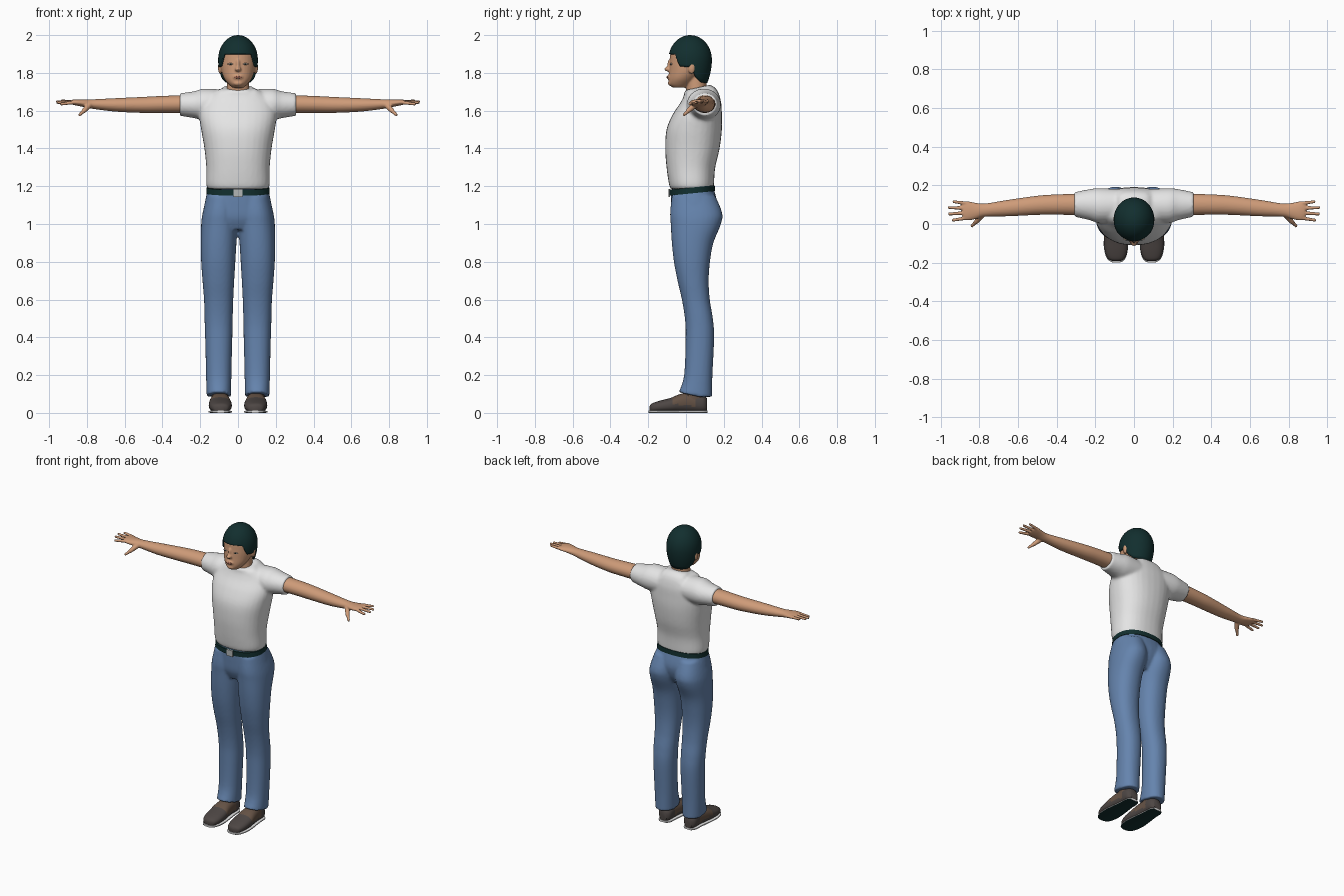
import bpy, bmesh, math
from mathutils import Vector, Matrix

if "Cube" in bpy.data.objects:
    bpy.data.objects.remove(bpy.data.objects["Cube"])


def material(name, r, g, b):
    m = bpy.data.materials.new(name)
    m.use_nodes = True
    m.diffuse_color = (r, g, b, 1)
    m.node_tree.nodes["Principled BSDF"].inputs["Base Color"].default_value = (r, g, b, 1)
    return m


SKIN = material("skin", 0.62, 0.33, 0.19)
DARK = material("dark teal", 0.006, 0.028, 0.028)
WHITE = material("white cotton", 0.78, 0.78, 0.78)
DENIM = material("blue denim", 0.13, 0.23, 0.42)
LEATHER = material("shoe leather", 0.075, 0.062, 0.058)
BROWN = material("shoe brown", 0.13, 0.085, 0.06)
METAL = material("buckle grey", 0.45, 0.47, 0.47)
LIP = material("lip", 0.4, 0.15, 0.1)
EYE = material("eye", 0.7, 0.55, 0.45)


def spline(rows, steps=6):
    """Smooth rows of numbers along a loft."""
    out = []
    for i in range(len(rows) - 1):
        p0, p1, p2 = rows[max(i - 1, 0)], rows[i], rows[i + 1]
        p3 = rows[min(i + 2, len(rows) - 1)]
        for s in range(steps):
            t = s / steps
            out.append([b + t / 2 * (c - a + t * (2 * a - 5 * b + 4 * c - d + t * (3 * (b - c) + d - a)))
                        for a, b, c, d in zip(p0, p1, p2, p3)])
    return out + [rows[-1]]


def loft(bm, axis, rows, n=2, both=False, seg=32):
    """Rows are (position, low and high of first axis, low and high of second)."""
    for side in ((1, -1) if both else (1,)):
        rings = []
        for t, a0, a1, b0, b1 in spline(rows):
            ring = []
            for k in range(seg):
                w = math.tau * k / seg
                c, s = math.cos(w), math.sin(w)
                a = (a0 + a1) / 2 + (a1 - a0) / 2 * math.copysign(abs(c) ** (2 / n), c)
                b = (b0 + b1) / 2 + (b1 - b0) / 2 * math.copysign(abs(s) ** (2 / n), s)
                x, y, z = {"x": (t, a, b), "y": (a, t, b), "z": (a, b, t)}[axis]
                ring.append(bm.verts.new((side * x, y, z)))
            rings.append(ring)
        for r, q in zip(rings, rings[1:]):
            for k in range(seg):
                j = (k + 1) % seg
                bm.faces.new((r[k], r[j], q[j], q[k]))
        bm.faces.new(rings[0])
        bm.faces.new(rings[-1])


def ball(bm, centre, size, both=False):
    for side in ((1, -1) if both else (1,)):
        m = Matrix.Translation((side * centre[0], *centre[1:])) @ Matrix.Diagonal((*size, 1))
        bmesh.ops.create_uvsphere(bm, u_segments=20, v_segments=12, radius=1, matrix=m)


def finger(bm, start, end, r):
    """Tapered digit on both hands."""
    for side in (1, -1):
        p, q = (Vector((side * v[0], v[1], v[2])) for v in (start, end))
        m = Matrix.Translation((p + q) / 2) @ (q - p).to_track_quat("Z", "Y").to_matrix().to_4x4()
        bmesh.ops.create_cone(bm, cap_ends=True, segments=14, radius1=r, radius2=r * 0.75,
                              depth=(q - p).length, matrix=m)
    ball(bm, end, [r * 0.76] * 3, both=True)


def finish(name, bm, mats, voxel=0.0, shape=None, rule=None):
    """Turn a bmesh into an object, fusing its pieces when voxel is set."""
    for v in bm.verts:
        if shape:
            v.co.z += shape(v.co)
    bmesh.ops.recalc_face_normals(bm, faces=bm.faces)
    for f in bm.faces:
        f.smooth = True
        f.material_index = rule(f) if rule else 0
    me = bpy.data.meshes.new(name)
    bm.to_mesh(me)
    bm.free()
    for m in mats:
        me.materials.append(m)
    ob = bpy.data.objects.new(name, me)
    bpy.context.collection.objects.link(ob)
    if voxel:
        rm = ob.modifiers.new("fuse", "REMESH")
        rm.mode, rm.voxel_size, rm.use_smooth_shade = "VOXEL", voxel, True
        sm = ob.modifiers.new("soften", "SMOOTH")
        sm.factor, sm.iterations = 0.5, 4
    else:
        me.set_sharp_from_angle(angle=math.radians(45))
    return ob


# Head with neck, nose and ears
bm = bmesh.new()
loft(bm, "z", [(1.722, -.03, .03, -.07, 0), (1.74, -.05, .05, -.09, .03), (1.77, -.073, .073, -.092, .06),
               (1.81, -.088, .088, -.089, .1), (1.86, -.093, .093, -.086, .115),
               (1.92, -.088, .088, -.078, .115), (1.96, -.055, .055, -.04, .08)])
loft(bm, "z", [(1.64, -.07, .07, 0, .13), (1.71, -.06, .06, 0, .11), (1.8, -.058, .058, 0, .11)])
ball(bm, (0, -.094, 1.82), (.017, .021, .013))
ball(bm, (0, -.085, 1.842), (.011, .014, .032))
ball(bm, (0, -.085, 1.777), (.028, .016, .014))
ball(bm, (0, -.08, 1.745), (.026, .016, .014))
ball(bm, (.094, .03, 1.828), (.012, .02, .034), both=True)
finish("head", bm, [SKIN], 0.005)

# Lips and eyes
bm = bmesh.new()
ball(bm, (0, -.098, 1.777), (.022, .005, .006))
finish("lips", bm, [LIP])
bm = bmesh.new()
ball(bm, (.038, -.078, 1.847), (.017, .006, .005), both=True)
finish("eyes", bm, [EYE])
bm = bmesh.new()
ball(bm, (.038, -.083, 1.847), (.005, .003, .004), both=True)
finish("pupils", bm, [DARK])

# Hair cap whose lower edge runs from fringe to sideburn to nape
EDGE = [(-1, 1.745), (-.6, 1.75), (-.25, 1.78), (-.05, 1.84), (.1, 1.83), (.5, 1.835), (.7, 1.898), (1, 1.9)]


def hairline(c):
    for (a, za), (b, zb) in zip(EDGE, EDGE[1:]):
        if c <= b:
            return za + (zb - za) * (c - a) / (b - a)
    return EDGE[-1][1]


bm = bmesh.new()
SEG, ROWS = 64, 20
rings = []
for i in range(1, ROWS + 1):
    ring = []
    for k in range(SEG):
        w = math.tau * k / SEG
        c = math.cos(w)
        z = 2 - (2 - hairline(c)) * (i / ROWS) ** 1.6
        r = math.sqrt(1 - ((z - 1.87) / .13) ** 2) if z > 1.87 else 1 - .2 * ((1.87 - z) / .12) ** 2
        ring.append(bm.verts.new((.105 * r * math.sin(w), .022 - .115 * r * c, z)))
    rings.append(ring)
top = bm.verts.new((0, .022, 2))
for k in range(SEG):
    j = (k + 1) % SEG
    bm.faces.new((top, rings[0][k], rings[0][j]))
    for r, q in zip(rings, rings[1:]):
        bm.faces.new((r[k], q[k], q[j], r[j]))
hair = finish("hair", bm, [DARK])
thick = hair.modifiers.new("thickness", "SOLIDIFY")
thick.thickness, thick.offset = 0.01, -1

# Shirt: trunk and short sleeves
bm = bmesh.new()
loft(bm, "z", [(1.185, -.158, .158, -.08, .145), (1.21, -.168, .168, -.09, .148), (1.3, -.168, .168, -.103, .155),
               (1.4, -.178, .178, -.11, .178), (1.5, -.195, .195, -.103, .19), (1.58, -.205, .205, -.07, .19),
               (1.65, -.19, .19, -.025, .185), (1.695, -.14, .14, -.01, .165), (1.722, -.075, .075, -.01, .13)], n=2.3)
loft(bm, "x", [(.08, .01, .18, 1.55, 1.712), (.18, .005, .185, 1.55, 1.716), (.23, .02, .18, 1.56, 1.703),
               (.308, .038, .164, 1.573, 1.692)], both=True)
finish("shirt", bm, [WHITE], 0.009,
       lambda p: .22 * (p.y - .06) * max(0, min(1, (p.z - 1.66) / .06)) if abs(p.x) < .08 else 0)

# Arms with hands
bm = bmesh.new()
loft(bm, "x", [(.26, .045, .157, 1.588, 1.683), (.4, .048, .153, 1.588, 1.678), (.5, .047, .146, 1.588, 1.673),
               (.65, .04, .125, 1.595, 1.666), (.77, .038, .106, 1.61, 1.66), (.82, .025, .11, 1.62, 1.66),
               (.86, .018, .118, 1.628, 1.66), (.885, .028, .116, 1.635, 1.656)], both=True)
for y, tip, tip_y, z in ((.032, .935, .02, 1.635), (.058, .955, .052, 1.643),
                         (.082, .956, .085, 1.648), (.106, .932, .115, 1.652)):
    finger(bm, (.86, y, 1.645), (tip, tip_y, z), .0105)
finger(bm, (.785, .05, 1.632), (.815, .012, 1.6), .017)
finger(bm, (.812, .016, 1.603), (.838, -.01, 1.578), .011)
finish("arms", bm, [SKIN], 0.0045)

# Trousers: pelvis and two legs, with the hem rising over the instep
bm = bmesh.new()
loft(bm, "z", [(.97, -.13, .13, -.05, .12), (1.03, -.178, .178, -.075, .155), (1.1, -.178, .178, -.08, .168),
               (1.185, -.16, .16, -.08, .147)], n=2.3)
loft(bm, "z", [(1.15, .005, .165, -.075, .155), (1.06, .002, .187, -.084, .191), (1.0, .001, .195, -.081, .185),
               (.9, .008, .197, -.075, .145), (.8, .014, .195, -.064, .127), (.7, .02, .188, -.045, .12),
               (.6, .025, .18, -.022, .126), (.5, .028, .177, -.006, .142), (.4, .03, .174, -.002, .149),
               (.2, .035, .169, -.01, .14), (.085, .036, .167, -.038, .138)], n=2.2, both=True)
finish("trousers", bm, [DENIM], 0.008,
       lambda p: .25 * max(0, .06 - p.y) * max(0, min(1, 1 - (p.z - .09) / .1)))

# Belt and buckle
bm = bmesh.new()
loft(bm, "z", [(1.165, -.168, .168, -.087, .154), (1.196, -.166, .166, -.087, .152)], n=2.3, seg=64)
finish("belt", bm, [DARK], 0, lambda p: .1 * (p.y - .06))
bm = bmesh.new()
bmesh.ops.create_cube(bm, size=1, matrix=Matrix.Translation((0, -.088, 1.163)) @ Matrix.Diagonal((.046, .009, .042, 1)))
finish("belt_buckle", bm, [METAL])

# Shoes with a brown instep band, and ankles
bm = bmesh.new()
loft(bm, "y", [(-.192, .075, .107, .008, .036), (-.18, .05, .134, .004, .05), (-.14, .035, .15, .003, .064),
               (-.08, .033, .155, .003, .08), (-.03, .04, .15, .003, .1), (.03, .046, .142, .003, .108),
               (.09, .05, .138, .003, .095), (.112, .068, .12, .008, .075)], n=2.4, both=True)


def shoe_colour(f):
    c = f.calc_center_median()
    return int(-.07 < c.y < .05 and c.z > .04 - c.y * .1)


finish("shoes", bm, [LEATHER, BROWN], 0, lambda p: max(0, .009 - p.z), shoe_colour)
bm = bmesh.new()
loft(bm, "z", [(.06, .05, .14, -.03, .1), (.16, .055, .14, .01, .11)], both=True)
finish("ankles", bm, [BROWN])

# Soles: pale rim, dark tread
bm = bmesh.new()
loft(bm, "y", [(-.198, .07, .112, 0, .012), (-.184, .048, .136, 0, .012), (-.14, .033, .153, 0, .012),
               (-.08, .032, .156, 0, .012), (.03, .045, .143, 0, .012), (.09, .049, .139, 0, .012),
               (.115, .066, .122, 0, .012)], n=5, both=True)
finish("soles", bm, [WHITE, DARK], rule=lambda f: int(f.calc_center_median().z < .004))
